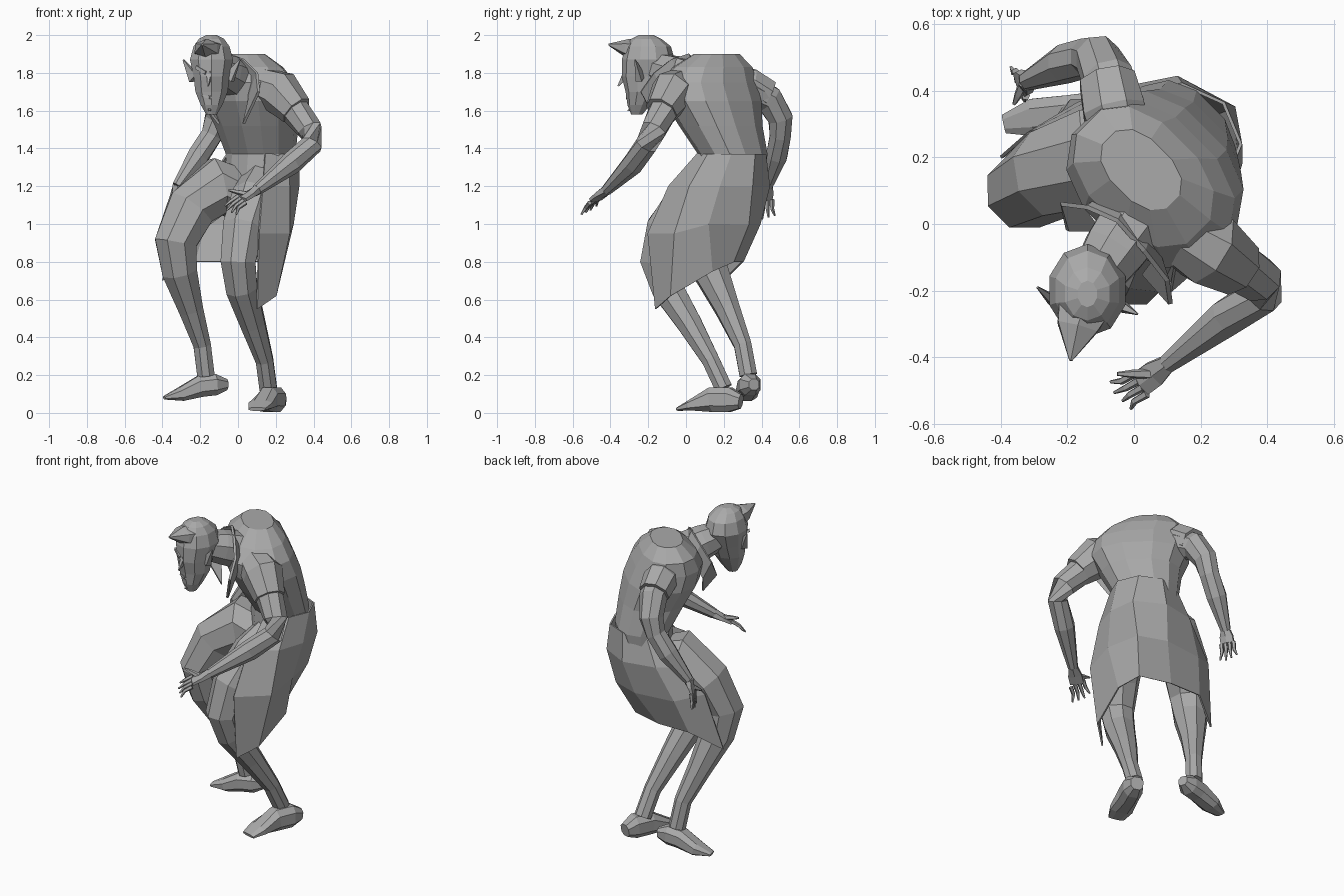
import bpy
import bmesh
from math import cos, sin, pi, sqrt, copysign
from mathutils import Vector

default_cube = bpy.data.objects.get("Cube")
if default_cube:
    bpy.data.objects.remove(default_cube, do_unlink=True)

# One clay colour for the whole figure
clay = bpy.data.materials.new("grey clay")
clay.use_nodes = True
clay.diffuse_color = (.4, .4, .4, 1)
clay.node_tree.nodes["Principled BSDF"].inputs["Base Color"].default_value = clay.diffuse_color

UP = Vector((0, 0, 1))
FRONT = Vector((0, -1, 0))
RIGHT = Vector((-1, 0, 0))
FORWARD = (FRONT + RIGHT).normalized()  # the way the trunk is turned


def finish(name, bm):
    """Turn a bmesh into a flat shaded object."""
    bmesh.ops.recalc_face_normals(bm, faces=bm.faces)
    mesh = bpy.data.meshes.new(name)
    bm.to_mesh(mesh)
    bm.free()
    mesh.materials.append(clay)
    obj = bpy.data.objects.new(name, mesh)
    bpy.context.collection.objects.link(obj)
    return obj


def loft(name, rings, sides=8, reference=UP, axis=None, roundness=1):
    """Skin rings of (x, y, z, half width, half depth) along their path."""
    bm = bmesh.new()
    centres = [Vector(ring[:3]) for ring in rings]
    loops = []
    for i, ring in enumerate(rings):
        before, after = centres[max(i - 1, 0)], centres[min(i + 1, len(rings) - 1)]
        tangent = axis or (after - before).normalized()
        across = tangent.cross(reference).normalized()
        over = across.cross(tangent).normalized()
        width, depth = ring[3], ring[-1]
        loop = []
        for k in range(sides):
            angle = 2 * pi * (k + .5) / sides
            c, s = (copysign(abs(f) ** roundness, f) for f in (cos(angle), sin(angle)))
            loop.append(bm.verts.new(centres[i] + across * width * c + over * depth * s))
        loops.append(loop)
    for low, high in zip(loops, loops[1:]):
        for k in range(sides):
            n = (k + 1) % sides
            bm.faces.new((low[k], low[n], high[n], high[k]))
    bm.faces.new(loops[0])
    bm.faces.new(loops[-1])
    return finish(name, bm)


def cloth(name, columns, thickness):
    """Thin sheet through columns of points."""
    bm = bmesh.new()
    grid = [[bm.verts.new(point) for point in column] for column in columns]
    for left, right in zip(grid, grid[1:]):
        for k in range(len(left) - 1):
            bm.faces.new((left[k], left[k + 1], right[k + 1], right[k]))
    obj = finish(name, bm)
    solid = obj.modifiers.new("thickness", "SOLIDIFY")
    solid.thickness = thickness
    solid.offset = 0
    return obj


def spike(name, base, tip, width, depth, sides=4):
    """Part that narrows to a point."""
    return loft(name, [(*base, width, depth), (*tip, .004)], sides=sides)


def body(forward, left, z, width, depth):
    """Ring in the frame of the turned trunk."""
    return ((left - forward) / sqrt(2), -(left + forward) / sqrt(2), z, width, depth)


# Hunched trunk
loft("torso", [
    body(-.23, -.09, 1.1, .17, .15),
    body(-.26, -.09, 1.37, .19, .16),
    body(-.2, -.06, 1.52, .23, .19),
    body(-.15, -.05, 1.65, .28, .21),
    body(-.12, -.05, 1.75, .28, .2),
    body(-.12, -.08, 1.83, .24, .16),
    body(-.13, -.1, 1.9, .14, .09),
], sides=12, reference=FORWARD, axis=UP, roundness=.85)


def skirt_column(i, hip, *lower):
    """Fold from the round waist over the hip to the hem."""
    angle = .75 * i - 1.5
    waist = (.13 + .19 * cos(angle), .24 + .18 * sin(angle), 1.37)
    return [waist, (*hip, 1.2), *lower]


# Long skirt, open at the front, draped over both thighs
folds = [
    ((.13, -.09), (.11, -.2, .95), (.1, -.16, .55)),
    ((.27, .02), (.27, -.06, .95), (.2, -.08, .62)),
    ((.32, .18), (.29, .12, 1), (.23, .14, .75)),
    ((.3, .35), (.25, .33, 1), (.17, .25, .8)),
    ((.13, .44), (.08, .39, 1), (-.02, .3, .8)),
    ((-.07, .4), (-.17, .36, 1), (-.23, .3, .8)),
    ((-.17, .32), (-.32, .27, 1.05), (-.4, .2, .7)),
]
cloth("skirt", [skirt_column(i, *fold) for i, fold in enumerate(folds)], .01)

# Legs: thigh, knee, calf, ankle
loft("right_leg", [
    (.04, .24, 1.14, .15), (-.11, .2, 1.2, .16), (-.25, .15, 1.08, .14),
    (-.33, .1, .9, .12), (-.31, .13, .75, .1), (-.25, .22, .55, .07),
    (-.19, .3, .36, .05), (-.17, .33, .2, .05),
], reference=FRONT)
loft("left_leg", [
    (.15, .16, 1.22, .13), (.09, .02, 1.13, .13), (.03, -.1, .97, .12),
    (0, -.15, .8, .1), (.02, -.1, .66, .09), (.08, .02, .47, .07),
    (.14, .13, .28, .05), (.16, .2, .13, .05),
], reference=RIGHT)

# Wedge shaped feet
loft("right_foot", [
    (-.06, .36, .15, .03), (-.12, .34, .15, .06), (-.2, .33, .14, .06),
    (-.3, .32, .1, .06, .04), (-.39, .3, .08, .03, .01),
], roundness=.8)
loft("left_foot", [
    (.22, .29, .06, .04), (.2, .23, .07, .06, .07), (.16, .14, .07, .06, .07),
    (.12, .03, .04, .07, .03), (.1, -.04, .02, .05, .01),
], roundness=.8)

# Bare arms
loft("left_arm", [
    (.2, -.06, 1.7, .1), (.3, -.12, 1.6, .08), (.38, -.17, 1.5, .07),
    (.39, -.21, 1.42, .06), (.28, -.28, 1.32, .06), (.1, -.42, 1.18, .03),
])
loft("right_arm", [
    (-.05, .34, 1.7, .09), (-.08, .44, 1.66, .08), (-.11, .5, 1.56, .07),
    (-.14, .5, 1.47, .06), (-.21, .48, 1.36, .06), (-.32, .43, 1.2, .03),
], reference=RIGHT)

# Short sleeves with a clear lower edge
loft("left_sleeve", [
    (.13, -.02, 1.73, .1), (.22, -.07, 1.7, .12), (.31, -.13, 1.6, .09),
])
loft("right_sleeve", [
    (-.04, .26, 1.73, .09), (-.06, .34, 1.73, .1), (-.08, .43, 1.68, .09),
], reference=RIGHT)


def hand(side, wrist, knuckles, spread, reach, thumb, facing):
    """Flat palm with four bent fingers and a thumb."""
    wrist, knuckles, thumb = Vector(wrist), Vector(knuckles), Vector(thumb)
    spread, reach = Vector(spread), Vector(reach)
    middle = wrist.lerp(knuckles, .5)
    palm = [(*wrist, .03), (*middle, .045, .02), (*knuckles, .045, .015)]
    loft(side + "_palm", palm, sides=6, reference=facing)
    for i, finger in enumerate(("index", "middle", "ring", "little")):
        start = knuckles + spread * (i - 1.5)
        bend = start + reach * .55
        tip = start + reach * (1 - .1 * abs(i - 1)) + spread * (i - 1.5) * .4 - UP * .015
        bones = [(*start, .013), (*bend, .011), (*tip, .005)]
        loft(f"{side}_{finger}_finger", bones, sides=5, reference=facing)
    bones = [(*middle, .018), (*middle.lerp(thumb, .6), .013), (*thumb, .006)]
    loft(side + "_thumb", bones, sides=5, reference=facing)


hand("left", wrist=(.1, -.42, 1.18), knuckles=(.02, -.48, 1.13),
     spread=(.013, -.02, -.012), reach=(-.07, -.04, -.05),
     thumb=(-.05, -.45, 1.18), facing=UP * 2 + FORWARD)
hand("right", wrist=(-.32, .43, 1.2), knuckles=(-.34, .42, 1.13),
     spread=(-.01, .024, 0), reach=(-.01, 0, -.09),
     thumb=(-.36, .36, 1.12), facing=RIGHT * 2 + FRONT)

# Neck and upturned collar with two lapels
loft("neck", [(.01, .02, 1.76, .11), (-.06, -.08, 1.8, .1), (-.12, -.17, 1.83, .08)])
cloth("collar", [
    [(.11, -.24, 1.7), (.03, -.15, 1.53)],
    [(.1, -.17, 1.8), (.06, -.11, 1.66)],
    [(.03, -.08, 1.87), (.05, -.02, 1.78)],
    [(-.05, .01, 1.9), (-.03, .05, 1.8)],
    [(-.14, .05, 1.85), (-.1, .08, 1.76)],
    [(-.22, .06, 1.77), (-.15, .05, 1.65)],
    [(-.2, -.02, 1.66), (-.1, -.02, 1.53)],
], .014)

# Head with a narrow jaw
loft("head", [
    (-.14, -.26, 1.58, .03), (-.14, -.25, 1.63, .06), (-.14, -.23, 1.7, .09),
    (-.14, -.22, 1.78, .1, .12), (-.14, -.2, 1.87, .12, .14), (-.14, -.2, 1.94, .1, .12),
    (-.14, -.21, 1.98, .07, .08), (-.14, -.21, 2, .03, .04),
], sides=10, reference=FRONT, axis=UP)
loft("hair_peak", [
    (-.14, -.22, 1.92, .1, .06), (-.17, -.31, 1.93, .07, .05), (-.19, -.41, 1.95, .005),
], sides=6)
spike("nose", (-.15, -.31, 1.8), (-.16, -.36, 1.73), width=.02, depth=.03)
spike("chin", (-.15, -.25, 1.62), (-.15, -.31, 1.6), width=.03, depth=.03)

# Brows, lips and swept back pointed ears, one on each side
for side, s in (("right", -1), ("left", 1)):
    loft(side + "_brow", [(s * .01 - .16, -.33, 1.8, .012),
                          (s * .07 - .15, -.3, 1.83, .014)], sides=4)
    loft(side + "_lip", [(-.15, -.31, 1.67, .012), (s * .04 - .15, -.3, 1.68, .006)], sides=4)
    spike(side + "_ear", (s * .09 - .14, -.24, 1.77), (s * .15 - .14, s * -.04 - .23, 1.87),
          width=.025, depth=.04)
